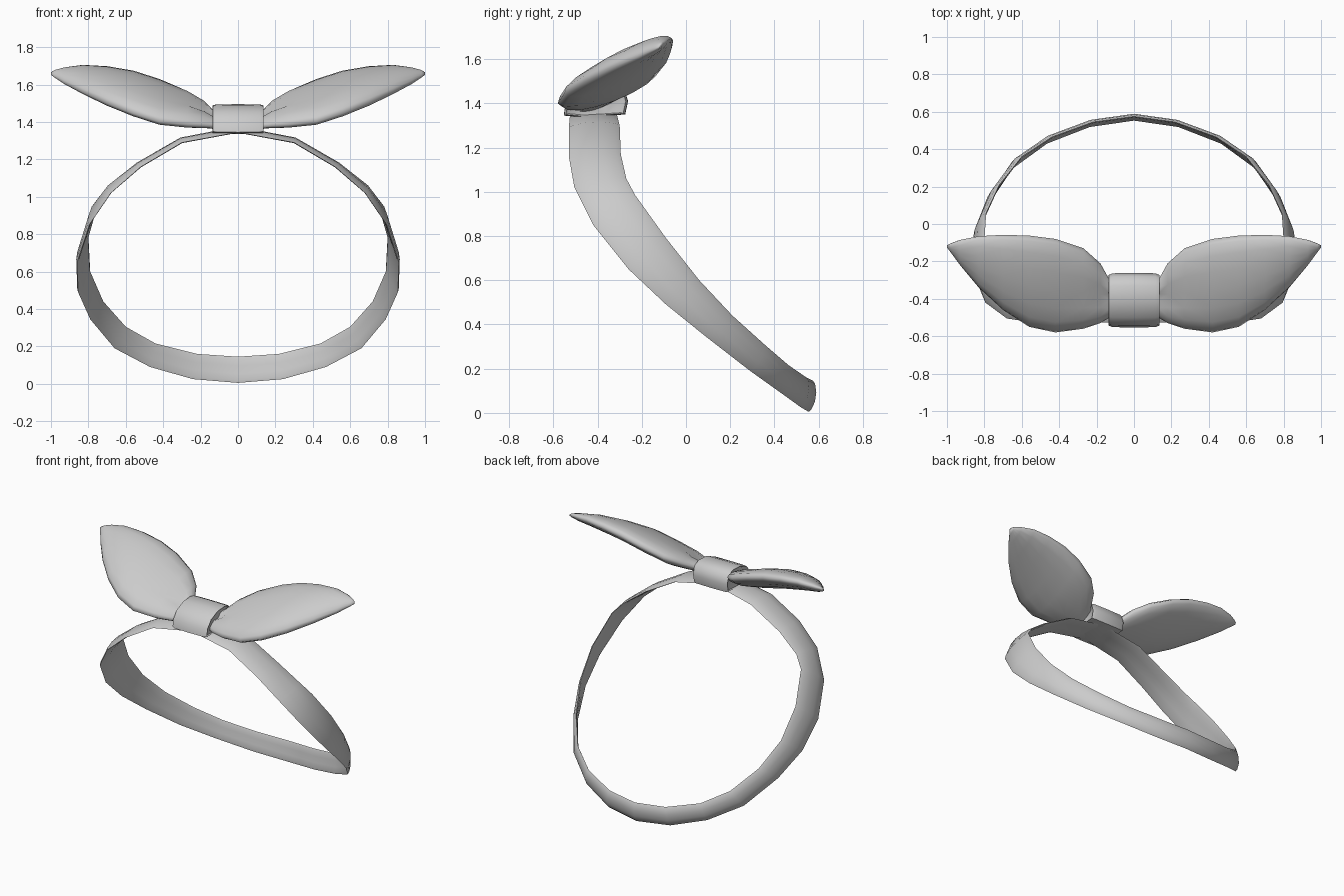
import bpy, bmesh
from math import sin, cos, pi, radians
from mathutils import Vector

cube = bpy.data.objects.get("Cube")
if cube:
    bpy.data.objects.remove(cube, do_unlink=True)

grey = bpy.data.materials.new("soft_grey")
grey.use_nodes = True
colour = (0.6, 0.6, 0.6, 1)
grey.diffuse_color = colour
grey.node_tree.nodes["Principled BSDF"].inputs["Base Color"].default_value = colour


def loft(name, rings, closed=False, angle=50):
    """Skin a list of equal-length point rings, capping the ends when open."""
    bm = bmesh.new()
    loops = [[bm.verts.new(p) for p in ring] for ring in rings]
    n = len(loops[0])
    pairs = list(zip(loops, loops[1:]))
    if closed:
        pairs.append((loops[-1], loops[0]))
    for a, b in pairs:
        for i in range(n):
            j = (i + 1) % n
            bm.faces.new((a[i], a[j], b[j], b[i]))
    if not closed:
        bm.faces.new(loops[0])
        bm.faces.new(loops[-1])
    bmesh.ops.recalc_face_normals(bm, faces=bm.faces)
    mesh = bpy.data.meshes.new(name)
    bm.to_mesh(mesh)
    bm.free()
    mesh.materials.append(grey)
    obj = bpy.data.objects.new(name, mesh)
    bpy.context.collection.objects.link(obj)
    bpy.ops.object.select_all(action="DESELECT")
    obj.select_set(True)
    bpy.context.view_layer.objects.active = obj
    bpy.ops.object.shade_smooth_by_angle(angle=radians(angle))
    return obj


# Head band: front edge and rear edge of the strip, crown to nape, one side
front_edge = [(0, -.525, 1.345), (.3, -.53, 1.29), (.52, -.53, 1.16),
              (.68, -.505, 1.02), (.795, -.42, .85), (.86, -.26, .65),
              (.855, -.09, .49), (.79, .09, .345), (.66, .29, .19),
              (.47, .43, .09), (.24, .52, .025), (0, .555, .005)]
rear_edge = [(0, -.315, 1.36), (.3, -.30, 1.30), (.53, -.295, 1.17),
             (.68, -.27, 1.06), (.745, -.23, .985), (.80, -.09, .79),
             (.79, .06, .60), (.72, .21, .44), (.60, .36, .305),
             (.44, .465, .215), (.22, .545, .16), (0, .575, .145)]


def full_loop(half):
    pts = [Vector(p) for p in half]
    return pts + [Vector((-p.x, p.y, p.z)) for p in pts[-2:0:-1]]


front, rear = full_loop(front_edge), full_loop(rear_edge)
mids = [(a + b) / 2 for a, b in zip(front, rear)]
band = []
for i, mid in enumerate(mids):
    half = (rear[i] - front[i]) / 2
    tangent = mids[(i + 1) % len(mids)] - mids[i - 1]
    out = tangent.cross(half).normalized()
    ring = []
    for k in range(10):
        t = 2 * pi * k / 10
        ring.append(mid + half * cos(t) + out * (.013 * sin(t) + .01 * sin(t) ** 2))
    band.append(ring)
loft("head_band", band, closed=True, angle=80)

# Bow wings: x, front y, front z, rear y, rear z, half thickness, pleat depth
wing = [(.08, -.47, 1.375, -.33, 1.44, .03, .5),
        (.13, -.50, 1.375, -.30, 1.45, .035, .6),
        (.18, -.53, 1.38, -.21, 1.50, .045, .5),
        (.27, -.56, 1.385, -.13, 1.55, .06, .2),
        (.42, -.58, 1.40, -.08, 1.615, .065, 0),
        (.56, -.55, 1.445, -.062, 1.66, .065, 0),
        (.70, -.46, 1.50, -.058, 1.685, .058, 0),
        (.83, -.34, 1.56, -.065, 1.695, .045, 0),
        (.93, -.22, 1.61, -.085, 1.685, .028, 0),
        (.98, -.15, 1.64, -.105, 1.675, .014, 0),
        (1.0, -.125, 1.652, -.115, 1.665, .004, 0)]
for side, name in ((1, "left_bow_wing"), (-1, "right_bow_wing")):
    rings = []
    for x, yf, zf, yr, zr, thick, pleat in wing:
        a, b = Vector((side * x, yf, zf)), Vector((side * x, yr, zr))
        half = (b - a) / 2
        up = Vector((0, -half.z, half.y)).normalized()
        ring = []
        for k in range(16):
            t = 2 * pi * k / 16
            dip = 1 - pleat if k == 4 else 1
            ring.append((a + b) / 2 + half * cos(t) + up * thick * sin(t) * dip)
        rings.append(ring)
    loft(name, rings, angle=80)

# Knot: rounded wrap across the middle, pulled in at both ends
profile = [(-.553, 1.345), (-.545, 1.40), (-.50, 1.455), (-.42, 1.49),
           (-.33, 1.495), (-.28, 1.47), (-.262, 1.41), (-.275, 1.35),
           (-.35, 1.345), (-.45, 1.335)]
cy, cz = -.41, 1.41
knot = []
for x, s in ((-.125, .86), (-.135, .93), (-.115, .99), (0, 1),
             (.115, .99), (.135, .93), (.125, .86)):
    knot.append([(x, cy + (y - cy) * s, cz + (z - cz) * s) for y, z in profile])
loft("bow_knot", knot, angle=60)
